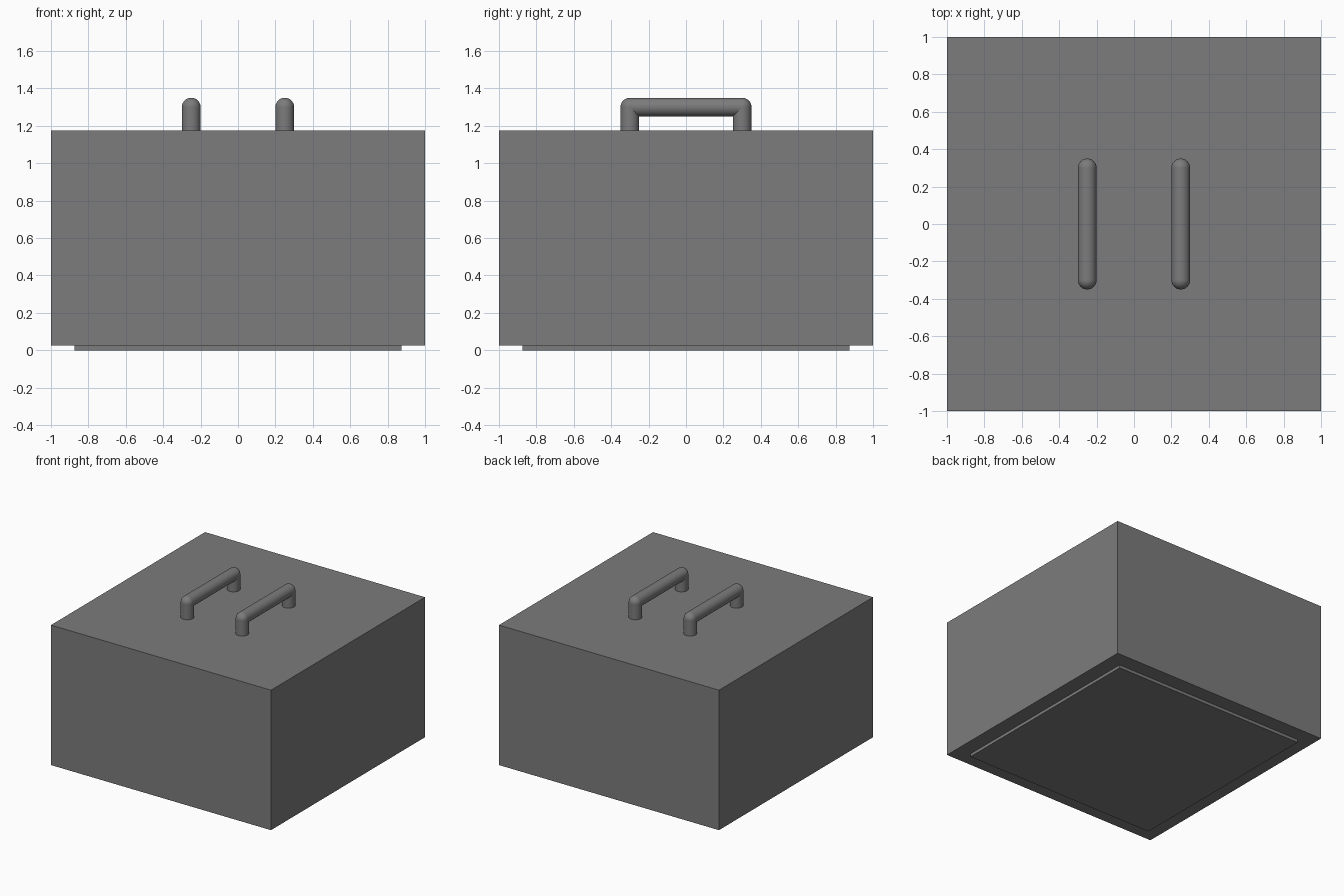
import bpy, bmesh, math
from mathutils import Matrix, Vector

if "Cube" in bpy.data.objects:
    bpy.data.objects.remove(bpy.data.objects["Cube"])

grey = bpy.data.materials.new("dark_grey")
grey.diffuse_color = (0.2, 0.2, 0.2, 1)
grey.use_nodes = True
grey.node_tree.nodes["Principled BSDF"].inputs["Base Color"].default_value = grey.diffuse_color


def finish(name, bm):
    mesh = bpy.data.meshes.new(name)
    bm.to_mesh(mesh)
    bm.free()
    obj = bpy.data.objects.new(name, mesh)
    bpy.context.collection.objects.link(obj)
    mesh.materials.append(grey)
    return obj


def box(name, half, z0, z1):
    bm = bmesh.new()
    bmesh.ops.create_cube(bm, size=1, matrix=Matrix.Translation((0, 0, (z0 + z1) / 2))
                          @ Matrix.Diagonal((2 * half, 2 * half, z1 - z0, 1)))
    return finish(name, bm)


def rod(bm, a, b, r):
    a, b = Vector(a), Vector(b)
    turn = (b - a).to_track_quat('Z', 'Y').to_matrix().to_4x4()
    bmesh.ops.create_cone(bm, cap_ends=False, segments=32, radius1=r, radius2=r,
                          depth=(b - a).length,
                          matrix=Matrix.Translation((a + b) / 2) @ turn)


def handle(name, x, reach=0.3, base=1.175, top=1.3, r=0.05):
    bm = bmesh.new()
    # grip bar
    rod(bm, (x, -reach, top), (x, reach, top), r)
    # posts with ball corners
    for y in (-reach, reach):
        rod(bm, (x, y, base), (x, y, top), r)
        bmesh.ops.create_uvsphere(bm, u_segments=32, v_segments=16, radius=r,
                                  matrix=Matrix.Translation((x, y, top)))
    obj = finish(name, bm)
    bpy.ops.object.select_all(action='DESELECT')
    obj.select_set(True)
    bpy.context.view_layer.objects.active = obj
    bpy.ops.object.shade_smooth_by_angle(angle=math.radians(40))


# main block and the recessed plinth below it
box("body", 1.0, 0.025, 1.175)
box("base_plinth", 0.875, 0.0, 0.025)

# pair of lid handles
handle("left_handle", -0.25)
handle("right_handle", 0.25)
